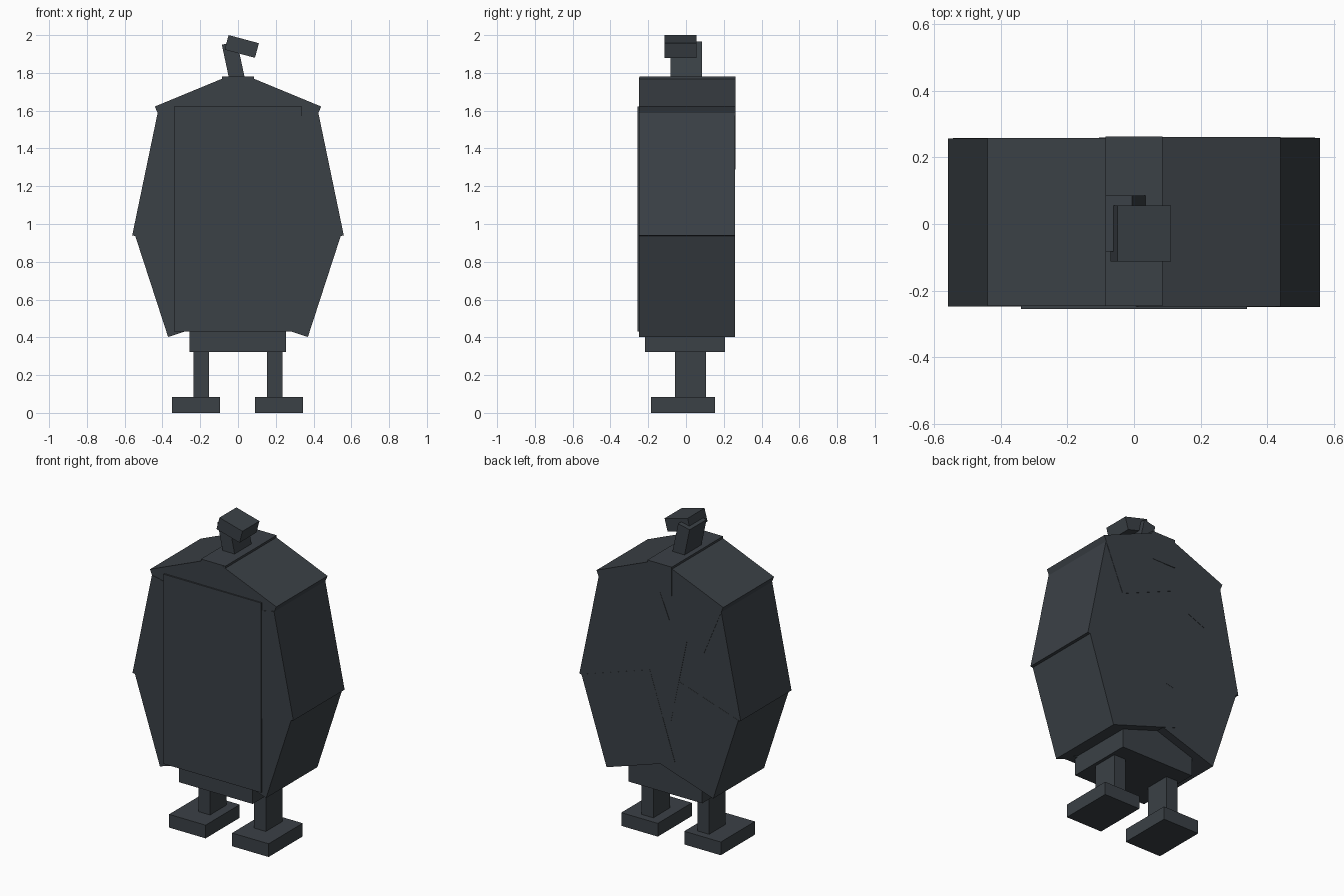
import bpy, bmesh, math
from mathutils import Vector, Matrix

cube = bpy.data.objects.get("Cube")
if cube:
    bpy.data.objects.remove(cube, do_unlink=True)

# Single dark slate colour
COLOR = (0.043, 0.052, 0.061, 1.0)
slate = bpy.data.materials.new("dark slate")
slate.use_nodes = True
slate.diffuse_color = COLOR
bsdf = next(n for n in slate.node_tree.nodes if n.type == 'BSDF_PRINCIPLED')
bsdf.inputs["Base Color"].default_value = COLOR
bsdf.inputs["Roughness"].default_value = 0.8


def box(name, center, size, tilt=0.0):
    """Box with its size along its own axes, tilted in degrees about y."""
    bm = bmesh.new()
    bmesh.ops.create_cube(bm, size=1.0)
    bmesh.ops.scale(bm, vec=size, verts=bm.verts)
    mesh = bpy.data.meshes.new(name)
    bm.to_mesh(mesh)
    bm.free()
    mesh.materials.append(slate)
    obj = bpy.data.objects.new(name, mesh)
    obj.matrix_world = (Matrix.Translation(center)
                        @ Matrix.Rotation(math.radians(tilt), 4, 'Y'))
    bpy.context.collection.objects.link(obj)
    return obj


def span(name, x, y, z):
    """Upright box from ranges along each axis."""
    axes = (x, y, z)
    return box(name, [(a + b) / 2 for a, b in axes], [b - a for a, b in axes])


def slab(name, low, high, thickness, y, side):
    """Thick tilted slab whose outer face runs from low to high (x, z)."""
    a, b = Vector(low), Vector(high)
    run = (b - a).normalized()
    inward = Vector((-run.y, run.x))
    mid = (a + b) / 2 + inward * thickness / 2
    tilt = math.degrees(math.atan2(run.x, run.y))
    return box(name, (side * mid.x, (y[0] + y[1]) / 2, mid.y),
               (thickness, y[1] - y[0], (b - a).length), side * tilt)


# Body: overlapping tilted slabs on each side
for label, side, step in (("left", 1, 0.0), ("right", -1, 0.002)):
    slab(label + "_lower_body", (0.37, 0.402), (0.545, 0.94), 0.50,
         (-0.249 + step, 0.260 - step), side)
    slab(label + "_upper_body", (0.56, 0.94), (0.425, 1.59), 0.65,
         (-0.250 + step, 0.259 - step), side)
    slab(label + "_shoulder", (0.44, 1.622), (0.07, 1.775), 0.36,
         (-0.248 + step, 0.261 - step), side)

# Front plate and top ridge
span("front_plate", (-0.34, 0.34), (-0.256, -0.20), (0.43, 1.622))
span("top_ridge", (-0.085, 0.085), (-0.247, 0.263), (1.60, 1.782))

# Hips
span("hips", (-0.257, 0.255), (-0.218, 0.206), (0.322, 0.56))

# Legs and feet
for label, side in (("left", 1), ("right", -1)):
    cx = 0.194 * side
    span(label + "_leg", (cx - 0.041, cx + 0.041), (-0.059, 0.106), (0.07, 0.36))
    cx = 0.219 * side - 0.003
    span(label + "_foot", (cx - 0.127, cx + 0.127), (-0.186, 0.153), (0.0, 0.083))

# Bent neck and tilted head
box("neck", (-0.021, 0.002, 1.843), (0.082, 0.168, 0.235), -12.0)
box("head", (0.02, -0.029, 1.940), (0.166, 0.168, 0.08), 15.0)
